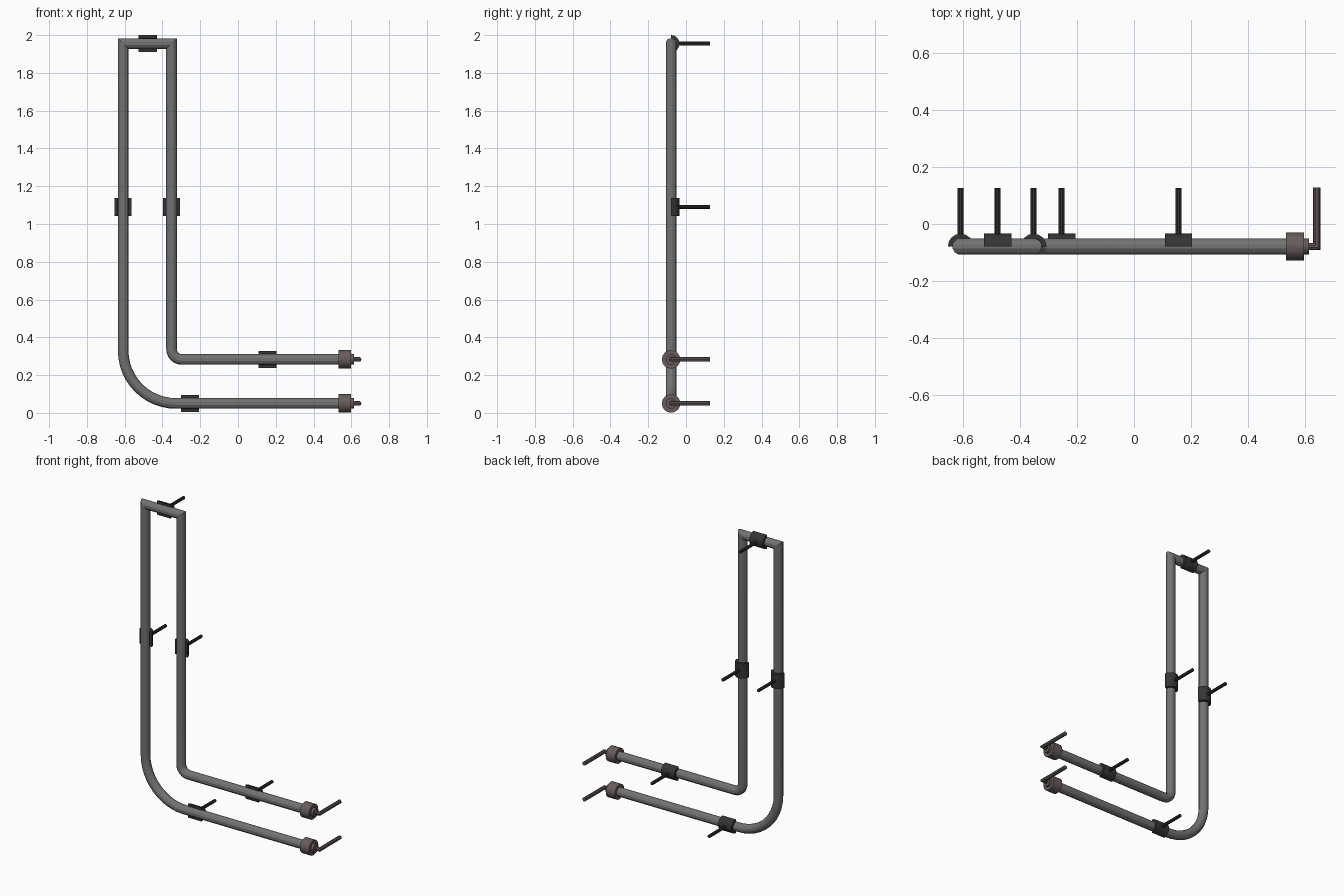
import bpy, bmesh, math
from mathutils import Vector

if "Cube" in bpy.data.objects:
    bpy.data.objects.remove(bpy.data.objects["Cube"])

Y = -0.079           # pipe plane
LOW, HIGH, TOP = 0.05, 0.283, 1.955
LEFT, RIGHT = -0.608, -0.352


def material(name, rgb):
    m = bpy.data.materials.new(name)
    m.diffuse_color = (*rgb, 1)
    m.use_nodes = True
    m.node_tree.nodes["Principled BSDF"].inputs["Base Color"].default_value = m.diffuse_color
    return m


STEEL = material("steel", (0.17, 0.17, 0.17))
DARK = material("dark_metal", (0.035, 0.035, 0.035))
BROWN = material("brown_metal", (0.14, 0.105, 0.105))


def finish(bm, name, mat):
    bmesh.ops.recalc_face_normals(bm, faces=bm.faces)
    me = bpy.data.meshes.new(name)
    bm.to_mesh(me)
    bm.free()
    me.materials.append(mat)
    ob = bpy.data.objects.new(name, me)
    bpy.context.collection.objects.link(ob)
    return ob


def sweep(name, path, profile, flat, mat):
    """Mitred sweep of a closed profile along a path lying in the plane with normal flat."""
    bm = bmesh.new()
    pts, flat = [Vector(p) for p in path], Vector(flat)
    rings = []
    for i, p in enumerate(pts):
        a = (p - pts[i - 1]).normalized() if i else (pts[1] - p).normalized()
        b = (pts[i + 1] - p).normalized() if i < len(pts) - 1 else a
        t = (a + b).normalized()
        side = flat.cross(t) / t.dot(a)
        rings.append([bm.verts.new(p + side * u + flat * v) for u, v in profile])
    n = len(profile)
    for r, s in zip(rings, rings[1:]):
        for k in range(n):
            bm.faces.new((r[k], r[(k + 1) % n], s[(k + 1) % n], s[k]))
    bm.faces.new(rings[0])
    bm.faces.new(rings[-1])
    return finish(bm, name, mat)


def arc(r, n, start=0.0, end=2 * math.pi, closed=True):
    d = n if closed else n - 1
    return [(r * math.cos(start + (end - start) * k / d),
             r * math.sin(start + (end - start) * k / d)) for k in range(n)]


def bend(corner_x, corner_z, r, n):
    """Quarter turn from heading -x to heading +z."""
    cx, cz = corner_x + r, corner_z + r
    return [(cx - r * math.sin(t), Y, cz - r * math.cos(t))
            for t in (math.pi / 2 * k / n for k in range(n + 1))]


# Continuous bent pipe: round bends at the bottom, mitred corners at the top
path = [(0.55, Y, LOW)] + bend(LEFT, LOW, 0.28, 12)
path += [(LEFT, Y, TOP), (RIGHT, Y, TOP)]
path += bend(RIGHT, HIGH, 0.055, 6)[::-1] + [(0.55, Y, HIGH)]
sweep("pipe", path, arc(0.029, 12, math.pi / 12, math.pi * 25 / 12), (0, 1, 0), STEEL)

# Half-round clamps with wall rods behind the pipe
shell = arc(0.045, 9, 0, math.pi, False) + arc(0.029, 9, math.pi, 0, False)
X, Z = Vector((1, 0, 0)), Vector((0, 0, 1))
clamps = [(LEFT, 1.09, Z), (RIGHT, 1.09, Z), (-0.478, TOP, X),
          (-0.254, LOW, X), (0.156, HIGH, X)]
for i, (x, z, d) in enumerate(clamps, 1):
    c = Vector((x, Y, z))
    sweep(f"clamp_{i}", [c - d * 0.048, c + d * 0.048], shell, (0, 1, 0), DARK)
    sweep(f"clamp_rod_{i}", [(x, Y + 0.035, z), (x, 0.127, z)],
          arc(0.0105, 10), (0, 0, 1), DARK)

# End caps, collars and bent hook rods
for name, z in (("lower", LOW), ("upper", HIGH)):
    for part, x0, x1, r in (("cap", 0.533, 0.597, 0.049), ("collar", 0.595, 0.614, 0.028)):
        sweep(f"{name}_{part}", [(x0, Y, z), (x1, Y, z)], arc(r, 16), (0, 0, 1), BROWN)
    sweep(f"{name}_hook", [(0.61, Y, z), (0.641, Y, z), (0.641, 0.128, z)],
          arc(0.0125, 10), (0, 0, 1), BROWN)

# Smooth round surfaces, keep hard edges
for ob in bpy.context.collection.objects:
    ob.select_set(True)
    bpy.context.view_layer.objects.active = ob
bpy.ops.object.shade_smooth_by_angle(angle=math.radians(25))
